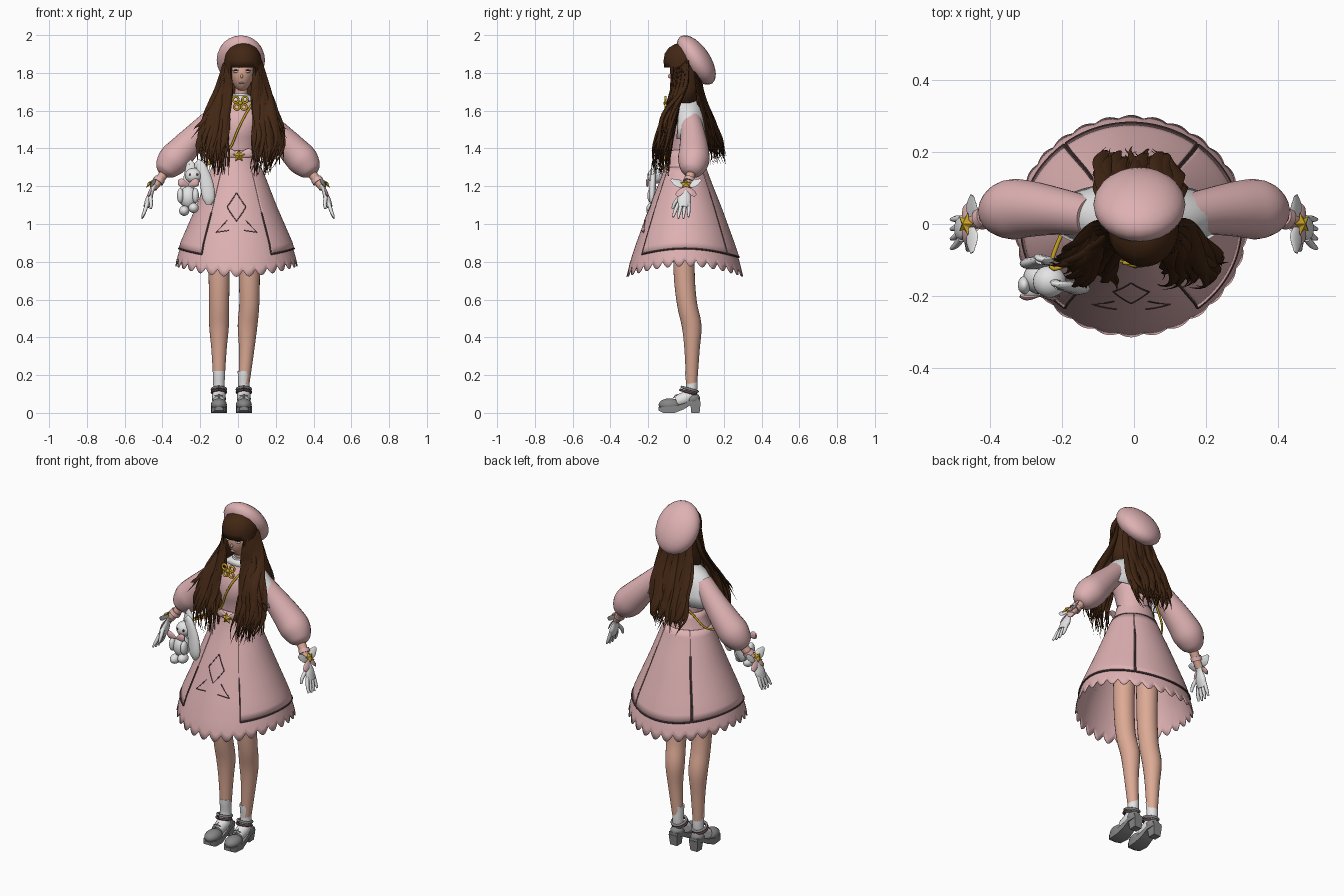
import bpy, bmesh, math, random
from mathutils import Vector, Matrix
random.seed(4)
if "Cube" in bpy.data.objects:
    bpy.data.objects.remove(bpy.data.objects["Cube"])
sin, cos, pi, rad = math.sin, math.cos, math.pi, math.radians
U = random.uniform

def material(name, *rgb):
    m = bpy.data.materials.new(name)
    m.use_nodes = True
    m.diffuse_color = (*rgb, 1)
    m.node_tree.nodes["Principled BSDF"].inputs["Base Color"].default_value = (*rgb, 1)
    return m

SKIN = material("skin", .72, .4, .3)
PINK = material("rose_cloth", .73, .44, .45)
WHITE = material("white_cloth", .78, .78, .78)
BROWN = material("brown_hair", .055, .02, .007)
GOLD = material("gold", .6, .38, .02)
GREY = material("grey_leather", .24, .24, .24)
DARK = material("dark_trim", .1, .055, .055)

def finish(name, bm, mat, thick=0, angle=50):
    bmesh.ops.recalc_face_normals(bm, faces=bm.faces[:])
    me = bpy.data.meshes.new(name)
    bm.to_mesh(me)
    bm.free()
    me.materials.append(mat)
    me.shade_smooth()
    me.set_sharp_from_angle(angle=rad(angle))
    ob = bpy.data.objects.new(name, me)
    bpy.context.collection.objects.link(ob)
    if thick:
        mod = ob.modifiers.new("thickness", 'SOLIDIFY')
        mod.thickness, mod.offset = thick, 0
    return ob

def bridge(bm, rings, closed=True, cap=True, keep=None):
    vs = [[bm.verts.new(p) for p in r] for r in rings]
    n = len(vs[0])
    for i in range(len(vs) - 1):
        for j in range(n if closed else n - 1):
            k = (j + 1) % n
            if not keep or keep(i, (j + .5) / n):
                bm.faces.new((vs[i][j], vs[i][k], vs[i + 1][k], vs[i + 1][j]))
    if cap:
        bm.faces.new(vs[0])
        bm.faces.new(vs[-1])

def around(th, z, rx, ry, cx=0, cy=0):
    return Vector((cx + rx * sin(th), cy - ry * cos(th), z))

def loft(name, rows, mat, n=40, cap=True, keep=None, thick=0):
    bm = bmesh.new()
    bridge(bm, [[around(2 * pi * j / n, *r) for j in range(n)] for r in rows], True, cap, keep)
    return finish(name, bm, mat, thick)

def spline(pts, n):
    # Catmull-Rom through points of any dimension
    p = [Vector(q) for q in pts]
    p = [p[0] * 2 - p[1]] + p + [p[-1] * 2 - p[-2]]
    out = []
    for k in range(n + 1):
        f = k / n * (len(pts) - 1)
        i = min(int(f), len(pts) - 2)
        t = f - i
        a, b, c, d = p[i:i + 4]
        out.append((b * 2 + (c - a) * t + (a * 2 - b * 5 + c * 4 - d) * t * t
                    + (b * 3 - a - c * 3 + d) * t ** 3) / 2)
    return out

def tube(bm, pts, radii, n=10, flat=1, ref=(0, 1, 0)):
    rings = []
    for i, p in enumerate(pts):
        t = (pts[min(i + 1, len(pts) - 1)] - pts[max(i - 1, 0)]).normalized()
        a = t.cross(Vector(ref)).normalized()
        b = a.cross(t)
        rings.append([p + (a * cos(2 * pi * j / n) + b * sin(2 * pi * j / n) * flat) * radii[i]
                      for j in range(n)])
    bridge(bm, rings)

def limb(name, rows, mat, n=16, steps=20, ref=(0, 1, 0), flat=1):
    bm = bmesh.new()
    s = [(Vector(v[:3]), max(v[3], .001)) for v in spline([(x, y, z, r) for x, y, z, r in rows], steps)]
    tube(bm, [v[0] for v in s], [v[1] for v in s], n, flat, ref)
    return finish(name, bm, mat)

def balls(name, items, mat, tilt=Matrix()):
    bm = bmesh.new()
    for x, y, z, a, b, c in items:
        bmesh.ops.create_uvsphere(bm, u_segments=24, v_segments=14, radius=1,
                                  matrix=Matrix.Translation((x, y, z)) @ tilt @ Matrix.Diagonal((a, b, c, 1)))
    return finish(name, bm, mat)

def star(name, loc, normal, r, mat, points=5, inner=.5):
    bm = bmesh.new()
    m = Matrix.Translation(loc) @ Vector(normal).to_track_quat('Z', 'Y').to_matrix().to_4x4()
    rim = [Vector((cos(a), sin(a), 0)) * (inner * r if k % 2 else r)
           for k, a in ((k, pi / 2 + pi * k / points) for k in range(points * 2))]
    tip = [bm.verts.new(m @ Vector((0, 0, h * r))) for h in (.35, -.2)]
    vs = [bm.verts.new(m @ v) for v in rim]
    for k in range(len(vs)):
        for t in tip:
            bm.faces.new((vs[k - 1], vs[k], t))
    return finish(name, bm, mat, angle=15)

# Skirt with a scalloped hem, lower at front and back
PROFILE = [(1.39, .098, .083), (1.32, .115, .098), (1.25, .145, .122), (1.1, .203, .182),
           (.9, .29, .255), (.8, .318, .288), (.7, .335, .312)]
def on_skirt(th, z, off=0):
    for (z0, a0, b0), (z1, a1, b1) in zip(PROFILE, PROFILE[1:]):
        if z >= z1:
            break
    t = (z0 - z) / (z0 - z1)
    return around(th, z, a0 + (a1 - a0) * t + off, b0 + (b1 - b0) * t + off, -.008, -.006)

def hem(th):
    return .755 + .055 * sin(th) ** 2 - .035 * abs(cos(15 * th))

N = 240
bm = bmesh.new()
bridge(bm, [[on_skirt(2 * pi * j / N, 1.39 + (hem(2 * pi * j / N) - 1.39) * i / 18) for j in range(N)]
            for i in range(19)], cap=False)
finish("skirt", bm, PINK, .004)

# Overskirt panels, parted by four slits, with dark edging
def panel_end(th):
    return .825 + .045 * sin(th) ** 2
bm, trim = bmesh.new(), bmesh.new()
for a, b in ((36, 143.5), (144.5, 215.5), (216.5, 324)):
    ths = [rad(a + (b - a) * j / 40) for j in range(41)]
    bridge(bm, [[on_skirt(t, 1.3 + (panel_end(t) - 1.3) * i / 12, .006) for t in ths] for i in range(13)],
           closed=False, cap=False)
    tube(trim, [on_skirt(t, panel_end(t), .006) for t in ths], [.005] * 41, 6, ref=(0, 0, 1))
    for t in (ths[0], ths[-1]):
        top = 1.06 if cos(t) > 0 else 1.17
        tube(trim, [on_skirt(t, top + (panel_end(t) - top) * i / 8, .006) for i in range(9)], [.004] * 9, 6)
finish("overskirt", bm, PINK, .004)
finish("overskirt_edging", trim, DARK)

# Diamond and chevron lines on the skirt front
bm = bmesh.new()
for s in (-1, 1):
    for path in (((0, 1.165), (.24, 1.09), (0, 1.015)), ((.2, 1.02), (.42, .955)), ((.42, .955), (.15, .965))):
        for (a, z0), (b, z1) in zip(path, path[1:]):
            tube(bm, [on_skirt(s * (a + (b - a) * k / 6), z0 + (z1 - z0) * k / 6, .001) for k in range(7)],
                 [.003] * 7, 6)
finish("skirt_front_lines", bm, DARK)

# Bodice, neck, collar, shoulder cape
loft("bodice", [(1.3, .1, .085), (1.39, .095, .082), (1.46, .105, .095, .005), (1.52, .118, .105, .01, -.005),
                (1.58, .125, .085, .01), (1.63, .09, .06, .015), (1.67, .04, .04, .015)], PINK)
loft("neck", [(1.6, .036, .036, .015, .01), (1.76, .033, .035, .018)], SKIN, 20)
loft("neck_band", [(1.65, .05, .046, .015), (1.69, .041, .041, .015)], WHITE, 24)
loft("shoulder_cape", [(1.68, .044, .044, .015, .005), (1.65, .085, .064, .015, .01), (1.62, .14, .08, .01, .015),
                       (1.57, .19, .087, .01, .02), (1.51, .228, .092, .01, .02), (1.45, .25, .095, .01, .02)],
     WHITE, 48, False, lambda i, u: i < 1 or .12 < u < .88, .006)

# Legs, socks and strapped shoes
for s, side in ((-1, "right"), (1, "left")):
    x0, x1 = -.02 + s * .08, -.035 + s * .066
    limb(side + "_leg", [(x0, -.01, 1.05, .06), (x0, -.01, .75, .056), (x0, .005, .58, .053),
                         ((x0 * 2 + x1) / 3, .03, .46, .052), ((x0 + x1) / 2, .032, .33, .04),
                         (x1, .03, .15, .029)], SKIN, 24)
    limb(side + "_sock", [(x1, .028, .222, .033), (x1, .028, .2, .032), (x1, .03, .13, .03),
                          (x1, .01, .085, .036), (x1, -.05, .06, .032)], WHITE, 20, ref=(1, 0, 0))
    balls(side + "_shoe_upper", [(x1, -.085, .043, .042, .06, .034), (x1, .035, .075, .037, .04, .032)], GREY)
    bm = bmesh.new()
    # platform sole arched up to a block heel
    bridge(bm, [[Vector((x1 + w * k, y, z)) for k, z in ((-1, a), (1, a), (1, b), (-1, b))]
                for y, w, a, b in ((-.145, .022, .012, .03), (-.12, .038, 0, .032), (-.06, .042, 0, .036),
                                   (-.01, .036, .02, .05), (.03, .034, .045, .07), (.075, .028, .05, .075))])
    bridge(bm, [[Vector((x1 + a * w, .05 + b * w, z)) for a, b in ((-1, -1), (1, -1), (1, 1), (-1, 1))]
                for z, w in ((0, .022), (.06, .028))])
    finish(side + "_sole", bm, GREY, angle=30)
    for z, y, mat in ((.125, .02, GREY), (.11, .012, DARK)):
        bm = bmesh.new()
        tube(bm, [around(pi * k / 10, z + .012 * cos(pi * k / 10), .037, .042, x1, y) for k in range(21)],
             [.007] * 21, 8, ref=(0, 0, 1))
        finish(side + "_ankle_strap", bm, mat)
    star(side + "_shoe_bow", (x1, -.05, .09), (0, -.6, 1), .025, GREY, 4)

# Arms with puffed sleeves, gloves and wrist bows
for s, side in ((-1, "right"), (1, "left")):
    limb(side + "_sleeve", [(s * .12, .02, 1.57, .055), (s * .21, .035, 1.48, .065), (s * .29, .042, 1.395, .078),
                            (s * .345, .04, 1.335, .083), (s * .385, .03, 1.285, .06), (s * .4, .025, 1.265, .03)],
         PINK, 24)
    limb(side + "_forearm", [(s * .38, .03, 1.28, .026), (s * .45, .005, 1.19, .021)], SKIN)
    limb(side + "_cuff", [(s * .413, .02, 1.24, .029), (s * .425, .014, 1.222, .031)], PINK, steps=3)
    limb(side + "_glove", [(s * .44, .005, 1.205, .027), (s * .455, 0, 1.175, .022), (s * .472, -.008, 1.13, .036),
                           (s * .486, -.014, 1.09, .03)], WHITE, ref=(1, 0, 0), flat=.5)
    for k in range(4):
        y = .014 - k * .018
        limb(side + "_finger", [(s * .48, y, 1.11, .01), (s * .495, y * 1.35 - .005, 1.065, .0095),
                                (s * .508, y * 1.5 - .008, 1.025 + .008 * abs(k - 1.5), .005)], WHITE, 8, 6)
    limb(side + "_thumb", [(s * .465, -.03, 1.145, .011), (s * .46, -.06, 1.11, .01), (s * .462, -.072, 1.08, .006)],
         WHITE, 8, 6)
    out = Vector((s * .75, 0, .66))
    for w in (-1, 1):
        limb(side + "_wrist_bow", [(s * .455, 0, 1.2, .006), (s * .45, w * .04, 1.215, .026),
                                   (s * .45, w * .08, 1.235, .008)], WHITE, 10, 8, out, .25)
        limb(side + "_bow_tail", [(s * .46, 0, 1.195, .006), (s * .468, w * .03, 1.17, .018),
                                  (s * .47, w * .05, 1.15, .012)], PINK, 10, 8, out, .25)
    star(side + "_wrist_star", (s * .468, 0, 1.212), out, .034, GOLD)

# Head and face
head = balls("head", [(.02, -.008, 1.805, .068, .078, .105)], SKIN)
for v in head.data.vertices:
    if v.co.z < 1.8:
        v.co.x = .02 + (v.co.x - .02) * (1 - (1.8 - v.co.z) * 2.5)
balls("nose", [(.02, -.085, 1.782, .007, .011, .011)], SKIN)
balls("lips", [(.02, -.077, 1.746, .014, .007, .005)], PINK)
balls("eyes", [(.02 + s * .03, -.074, 1.806, .016, .008, .006) for s in (-1, 1)], WHITE)
balls("lashes", [(.02 + s * .03, -.076, 1.814, .018, .008, .003) for s in (-1, 1)], BROWN)

# Hair crown with straight fringe, open around the face
loft("hair_crown", [(z, a, b, .026, -.01) for z, a, b in
     ((1.958, .01, .01), (1.95, .042, .047), (1.93, .07, .08), (1.9, .088, .1), (1.865, .095, .106),
      (1.83, .093, .103), (1.78, .092, .095), (1.72, .095, .085), (1.64, .1, .07))],
     BROWN, 48, False, lambda i, u: i < 5 or .13 < u < .87, .006)

# Long wavy locks
bm = bmesh.new()
def lock(pts, width, out, amp):
    n, ph, wave = 22, U(0, 6), U(9, 15)
    ps = spline(pts, n)
    for k, p in enumerate(ps):
        t = k / n
        p.x += amp * t * sin(wave * t + ph)
        p.y += amp * .7 * t * cos(wave * t + ph)
    tube(bm, ps, [width * (.55 + .6 * sin(pi * min(k / n * 1.1, 1))) * min(1, (n - k) / 7 + .06)
                  for k in range(n + 1)], 6, .45, out)
for s in (-1, 1):
    for i in range(46):
        u, d = (i % 23) / 22, U(0, 1)
        bottom = 1.25 + .14 * U(0, 1) * U(0, 1) + .1 * max(0, u - .6)
        lock([(.026 + s * (.07 + .02 * u), -.06 + .07 * u, 1.87),
              (.024 + s * (.07 + .055 * u), -.075 + .075 * u, 1.73),
              (.018 + s * (.075 + .105 * u), -.115 + .07 * d - .01 * u, 1.58),
              (.015 + s * (.08 + .14 * u), -.165 + .085 * d, 1.43),
              (.015 + s * (.065 + .135 * u + U(-.02, .02)), -.185 + .09 * d, bottom)],
             U(.013, .022), (s * .4 * u, -1, .1), .014)
    for z, w in ((1.5, .25), (1.45, .255)):
        lock([(.026 + s * .09, -.02, 1.8), (.02 + s * .14, -.07, 1.65), (.01 + s * .2, -.11, 1.54),
              (.01 + s * w, -.11, z)], .012, (s, -1, 0), .006)
for i in range(52):
    u, d = (i % 26) / 25 * 2 - 1, U(0, 1)
    lock([(.02 + .08 * u, .075 - .03 * u * u, 1.82), (.02 + .1 * u, .06 + .035 * d, 1.68),
          (.015 + .105 * u, .085 + .07 * d, 1.54), (.01 + .105 * u, .11 + .085 * d, 1.42),
          (.005 + .09 * u + U(-.02, .02), .12 + .1 * d, U(1.31, 1.38))], U(.013, .022), (0, 1, .1), .013)
finish("long_hair", bm, BROWN)

# Beret
balls("beret", [(.015, .054, 1.868, .128, .15, .074)], PINK, Matrix.Rotation(rad(-56), 4, 'X'))

# Gold throat bow, waist star and chain
bm = bmesh.new()
for cx, cz in ((-.012, 1.658), (.037, 1.658), (-.006, 1.62), (.031, 1.62)):
    tube(bm, [Vector((cx + .015 * cos(pi * k / 8), -.108, cz + .015 * sin(pi * k / 8))) for k in range(17)],
         [.006] * 17, 8)
finish("throat_bow", bm, GOLD)
balls("throat_gem", [(.0125, -.11, 1.64, .011, .01, .011)], GOLD)
star("waist_star", (.005, -.112, 1.36), (0, -1, 0), .034, GOLD)
for s in (-1, 1):
    limb("waist_bow", [(.005, -.1, 1.36, .008), (.005 + s * .05, -.1, 1.375, .024), (.005 + s * .085, -.09, 1.37, .012)],
         PINK, 10, 8, (0, 1, 0), .3)
limb("shoulder_chain", [(.08, .05, 1.645, .006), (.075, -.05, 1.635, .006), (.04, -.106, 1.58, .006),
                        (0, -.115, 1.5, .006), (-.045, -.1, 1.4, .006), (-.13, -.09, 1.33, .006),
                        (-.23, -.12, 1.29, .006), (-.17, .03, 1.31, .006), (-.1, .075, 1.39, .006),
                        (0, .108, 1.5, .006), (.08, .06, 1.63, .006)], GOLD, 8, 60, (0, .3, 1))

# Rabbit bag at the right hip
balls("rabbit_bag", [(-.235, -.16, 1.255, .046, .045, .042), (-.262, -.15, 1.14, .046, .045, .06),
                     (-.225, -.18, 1.15, .018, .025, .04), (-.305, -.17, 1.15, .018, .025, .04),
                     (-.285, -.175, 1.07, .027, .035, .027), (-.235, -.175, 1.085, .027, .035, .027)], WHITE)
for a, b, y in ((-.205, -.155, -.16), (-.25, -.285, -.09)):
    limb("rabbit_ear", [(a - .015, y, 1.285, .014), (a, y - .01, 1.32, .024), ((a + b) / 2 + .01, y - .015, 1.23, .034),
                        (b, y - .02, 1.14, .034), (b, y - .02, 1.1, .012)], WHITE, 14, 14, flat=.5)
for s in (-1, 1):
    limb("rabbit_bow", [(-.262, -.2, 1.205, .006), (-.262 + s * .035, -.205, 1.218, .022),
                        (-.262 + s * .055, -.2, 1.22, .014)], PINK, 10, 8, (0, 1, 0), .35)
balls("rabbit_eyes", [(-.235 + s * .02, -.2, 1.262, .005, .005, .006) for s in (-1, 1)], DARK)
